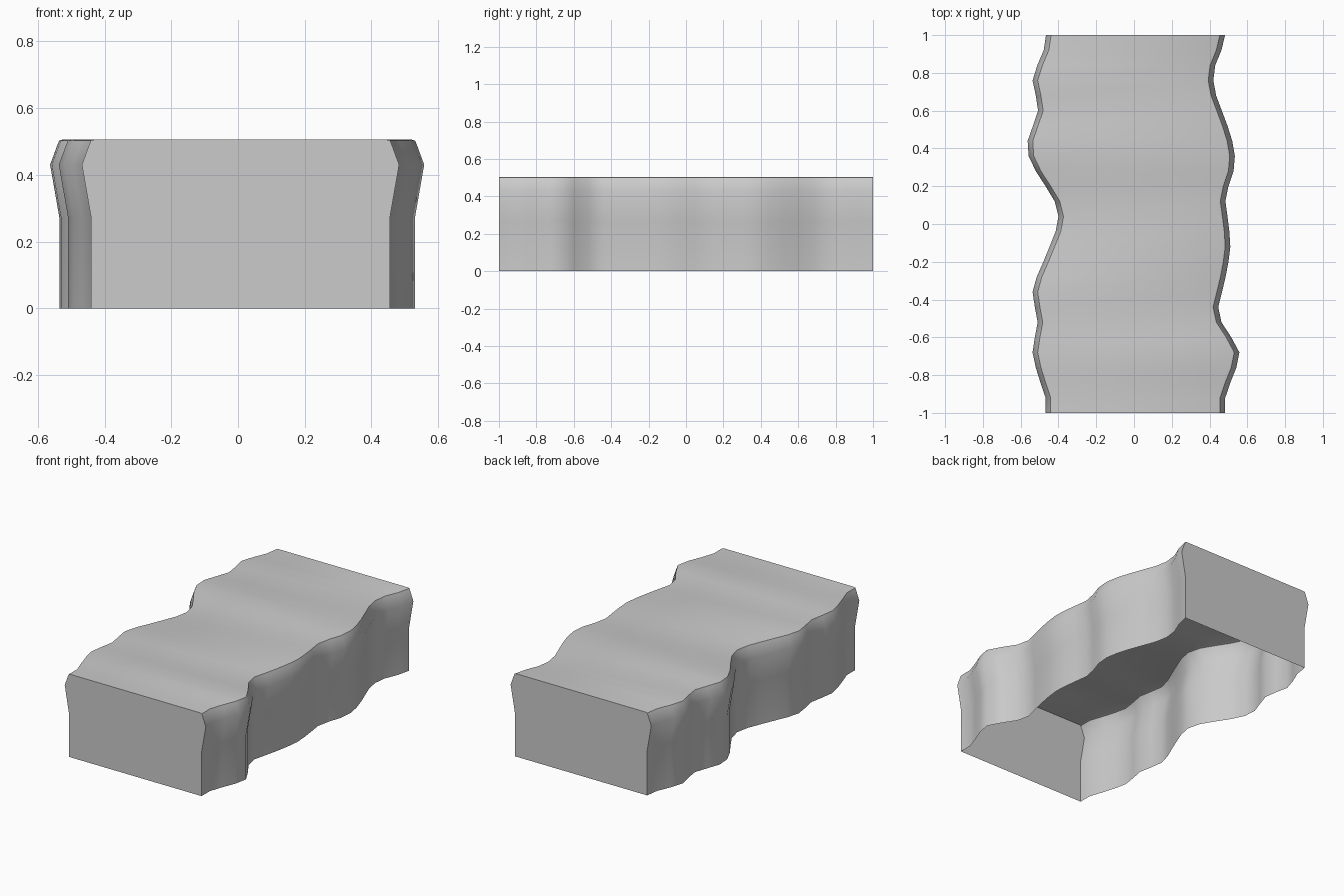
import bpy, bmesh, math

if "Cube" in bpy.data.objects:
    bpy.data.objects.remove(bpy.data.objects["Cube"])

# Outer edge of each wavy wall, sampled from front (y=-1) to back (y=1)
LEFT = [.468, .468, .495, .520, .537, .525, .510, .525, .537, .515, .480, .447, .415,
        .400, .420, .468, .520, .558, .563, .535, .508, .520, .537, .512, .478, .466]
RIGHT = [.483, .483, .510, .542, .558, .515, .463, .446, .466, .485, .500, .510, .505,
         .495, .484, .500, .527, .534, .520, .495, .465, .435, .420, .430, .463, .482]

# Wall profile: (offset from outer edge, height), bulging under the rim
PROFILE = [(-.028, 0), (-.028, .27), (0, .43), (-.022, .49), (-.027, .502), (-.036, .505)]


def section(bm, left, right, y):
    """Ring running up the left wall, over the top and down the right wall."""
    pts = [(-left - o, z) for o, z in PROFILE]
    pts += [(right + o, z) for o, z in reversed(PROFILE)]
    return [bm.verts.new((x, y, z)) for x, z in pts]


bm = bmesh.new()
n = len(LEFT)
rings = [section(bm, l, r, -1 + 2 * i / (n - 1)) for i, (l, r) in enumerate(zip(LEFT, RIGHT))]

# Walls and flat top, open underneath
for a, b in zip(rings, rings[1:]):
    for j in range(len(a) - 1):
        bm.faces.new((a[j], b[j], b[j + 1], a[j + 1]))

# Flat end caps
bm.faces.new(rings[0])
bm.faces.new(list(reversed(rings[-1])))
bm.normal_update()

mesh = bpy.data.meshes.new("cliff_block")
bm.to_mesh(mesh)
bm.free()
block = bpy.data.objects.new("cliff_block", mesh)
bpy.context.collection.objects.link(block)

# Smooth walls, crisp ends
bpy.context.view_layer.objects.active = block
block.select_set(True)
bpy.ops.object.shade_smooth_by_angle(angle=math.radians(45))
